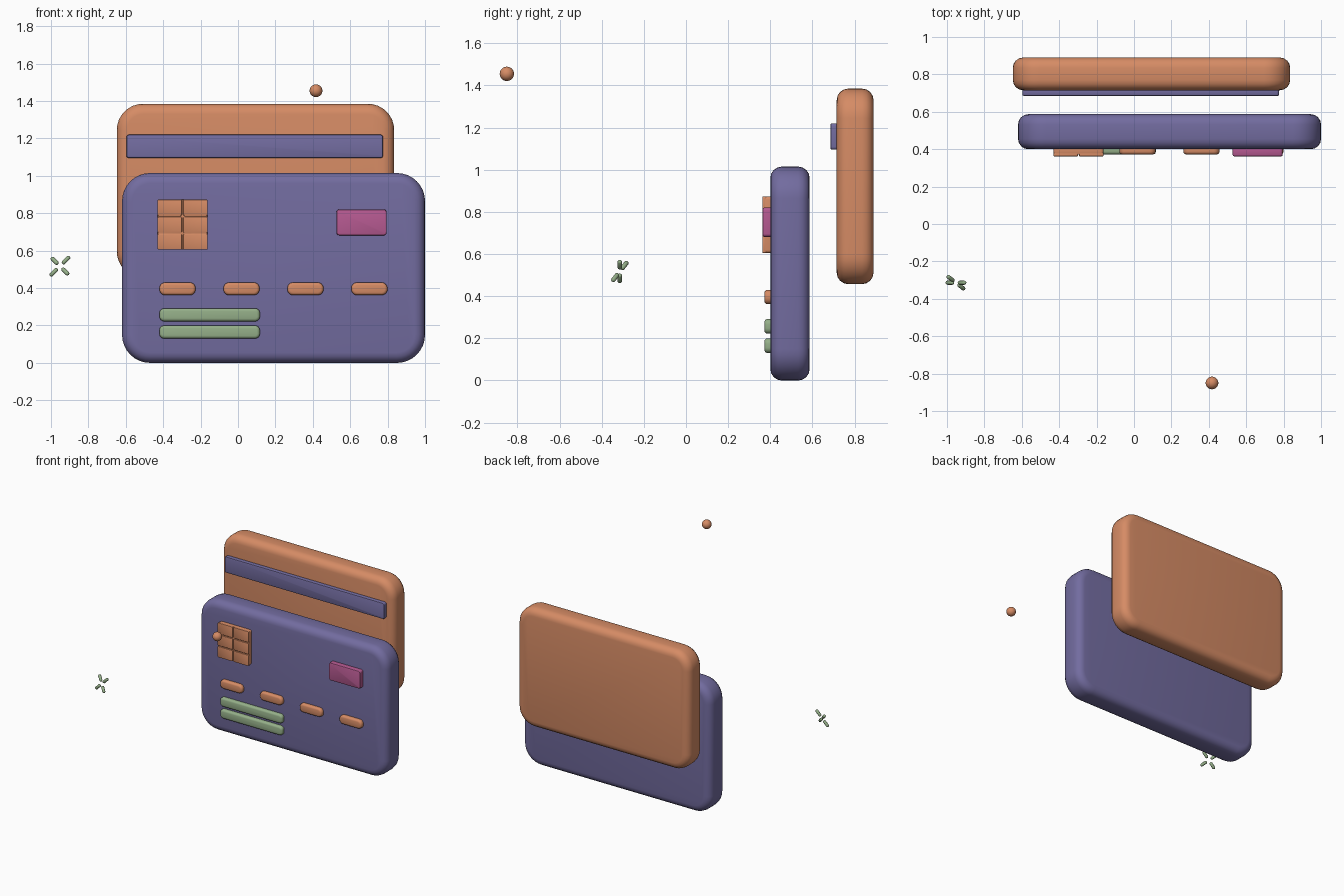
import bpy, bmesh
from math import pi, cos, sin, radians
from mathutils import Vector

if "Cube" in bpy.data.objects:
    bpy.data.objects.remove(bpy.data.objects["Cube"])


def material(name, rgb):
    m = bpy.data.materials.new(name)
    m.diffuse_color = (*rgb, 1)
    m.use_nodes = True
    m.node_tree.nodes["Principled BSDF"].inputs["Base Color"].default_value = m.diffuse_color
    return m


PURPLE = material("purple", (0.17, 0.15, 0.35))
ORANGE = material("orange", (0.67, 0.26, 0.13))
GREEN = material("green", (0.30, 0.43, 0.25))
PINK = material("pink", (0.46, 0.10, 0.28))


def finish(ob, mat):
    ob.data.materials.append(mat)
    bpy.context.view_layer.objects.active = ob
    for o in bpy.context.selected_objects:
        o.select_set(False)
    ob.select_set(True)
    bpy.ops.object.shade_smooth_by_angle(angle=radians(35))


def slab(name, x, z, y, radius, edge, mat, segs=8, edge_segs=4):
    """Upright rounded rectangle, extruded along y with softened rims."""
    bm = bmesh.new()
    verts = []
    corners = [(x[1], z[1], 1, 1), (x[0], z[1], -1, 1), (x[0], z[0], -1, -1), (x[1], z[0], 1, -1)]
    for q, (cx, cz, sx, sz) in enumerate(corners):
        for i in range(segs + 1):
            a = (q + i / segs) * pi / 2
            verts.append(bm.verts.new((cx - sx * radius + radius * cos(a), y[0],
                                       cz - sz * radius + radius * sin(a))))
    face = bm.faces.new(verts)
    ext = bmesh.ops.extrude_face_region(bm, geom=[face])
    bmesh.ops.translate(bm, vec=(0, y[1] - y[0], 0),
                        verts=[g for g in ext["geom"] if isinstance(g, bmesh.types.BMVert)])
    bmesh.ops.recalc_face_normals(bm, faces=bm.faces)
    rims = [e for e in bm.edges if abs(e.verts[0].co.y - e.verts[1].co.y) < 1e-6]
    bmesh.ops.bevel(bm, geom=rims, offset=edge, segments=edge_segs, profile=0.5, affect='EDGES')
    me = bpy.data.meshes.new(name)
    bm.to_mesh(me)
    bm.free()
    ob = bpy.data.objects.new(name, me)
    bpy.context.collection.objects.link(ob)
    finish(ob, mat)
    return ob


def capsule(name, p, q, r, mat):
    """Round-ended rod from p to q: a sphere with its upper half moved up."""
    bm = bmesh.new()
    bmesh.ops.create_uvsphere(bm, u_segments=16, v_segments=9, radius=r)
    d = q - p
    half = d.length / 2 - r
    for v in bm.verts:
        v.co.z += half if v.co.z > 0 else -half
    me = bpy.data.meshes.new(name)
    bm.to_mesh(me)
    bm.free()
    ob = bpy.data.objects.new(name, me)
    ob.location = (p + q) / 2
    ob.rotation_euler = d.to_track_quat('Z', 'Y').to_euler()
    bpy.context.collection.objects.link(ob)
    finish(ob, mat)


# Two cards
slab("front_card", (-0.62, 1.0), (0, 1.015), (0.40, 0.587), 0.15, 0.055, PURPLE)
slab("back_card", (-0.648, 0.835), (0.457, 1.385), (0.715, 0.89), 0.14, 0.055, ORANGE)
slab("magnetic_stripe", (-0.597, 0.776), (1.095, 1.22), (0.685, 0.73), 0.014, 0.008, PURPLE, 4, 2)

# Chip: base plate with six contact pads separated by thin grooves
slab("chip_base", (-0.43, -0.163), (0.605, 0.873), (0.371, 0.42), 0.014, 0.005, ORANGE, 4, 2)
cols = [(-0.43, -0.300), (-0.293, -0.163)]
for c, cx in enumerate(cols):
    for r in range(3):
        z0 = 0.605 + r * 0.0917
        slab(f"chip_pad_{c}_{r}", cx, (z0, z0 + 0.0846), (0.362, 0.38), 0.006, 0.003, ORANGE, 3, 2)

# Badge, number groups and text bars
slab("badge", (0.527, 0.795), (0.682, 0.82), (0.362, 0.42), 0.014, 0.008, PINK, 4, 2)
for i in range(4):
    x0 = -0.42 + i * 0.342
    slab(f"number_group_{i}", (x0, x0 + 0.193), (0.362, 0.43), (0.372, 0.42), 0.031, 0.015, ORANGE, 6, 3)
for i, z0 in enumerate((0.13, 0.222)):
    slab(f"name_bar_{i}", (-0.42, 0.117), (z0, z0 + 0.07), (0.372, 0.42), 0.026, 0.015, GREEN, 6, 3)

# Floating ball
bpy.ops.mesh.primitive_uv_sphere_add(segments=24, ring_count=16, radius=0.034,
                                     location=(0.417, -0.85, 1.455))
bpy.context.object.name = "floating_ball"
finish(bpy.context.object, ORANGE)

# Floating sparkle: four rods around a tilted centre
centre = Vector((-0.952, -0.314, 0.517))
u = Vector((-0.62, 0.48, 0.62)).normalized()
v = Vector((0.707, 0, 0.707))
for i, d in enumerate((u, v, -u, -v)):
    capsule(f"sparkle_ray_{i}", centre + d * 0.018, centre + d * 0.074, 0.011, GREEN)
